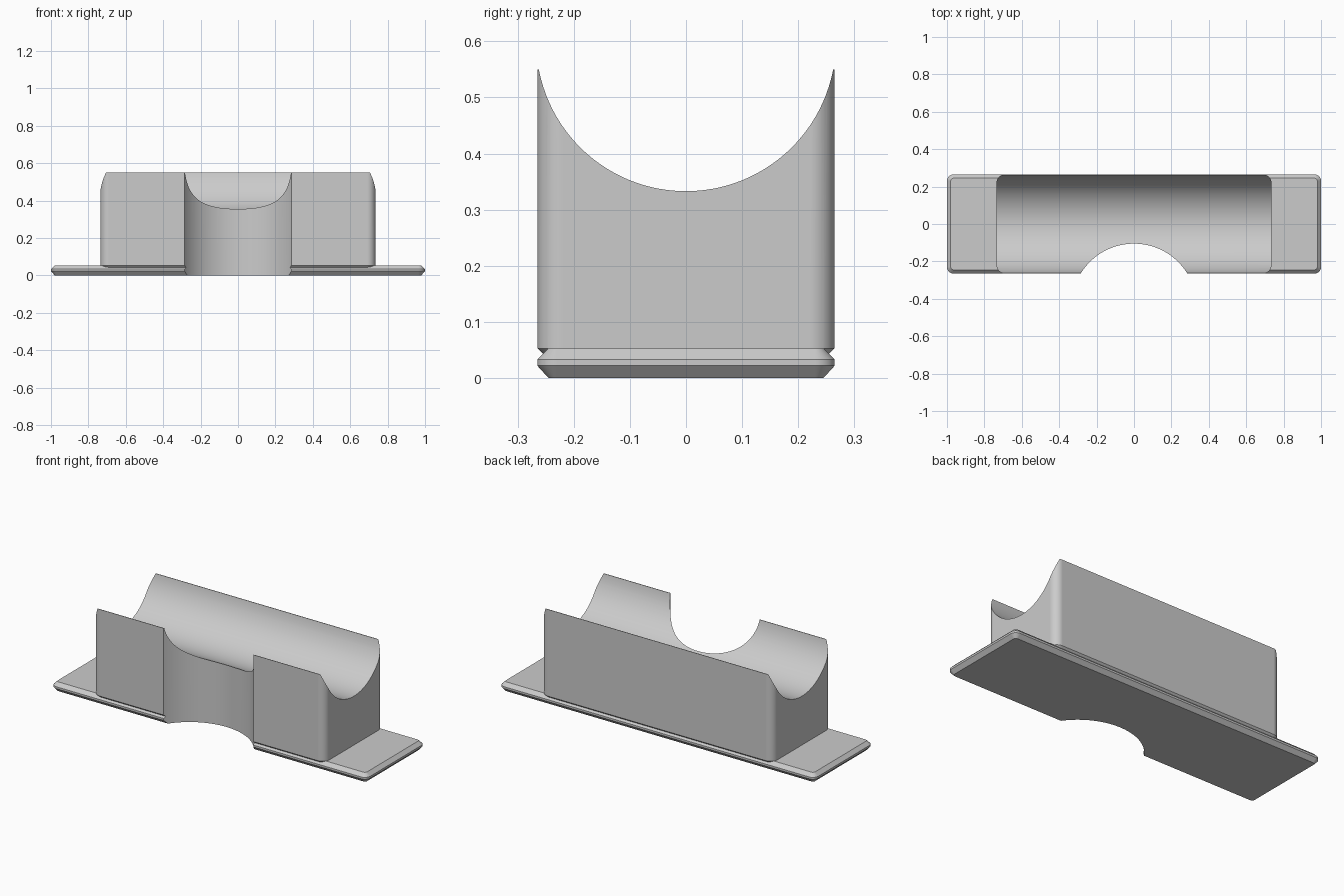
import bpy, bmesh
from math import sin, cos, pi, radians
from mathutils import Matrix, Vector

if "Cube" in bpy.data.objects:
    bpy.data.objects.remove(bpy.data.objects["Cube"])


def add_object(name, bm):
    bmesh.ops.recalc_face_normals(bm, faces=bm.faces)
    mesh = bpy.data.meshes.new(name)
    bm.to_mesh(mesh)
    bm.free()
    obj = bpy.data.objects.new(name, mesh)
    bpy.context.collection.objects.link(obj)
    return obj


def rounded_loft(name, rings, steps=10):
    """Stack rounded rectangles: each ring is (half_x, half_y, radius, z)."""
    bm = bmesh.new()
    loops = []
    for hx, hy, r, z in rings:
        loop = []
        for q, (sx, sy) in enumerate([(1, 1), (-1, 1), (-1, -1), (1, -1)]):
            for i in range(steps + 1):
                a = (q + i / steps) * pi / 2
                loop.append(bm.verts.new((sx * (hx - r) + r * cos(a),
                                          sy * (hy - r) + r * sin(a), z)))
        loops.append(loop)
    n = len(loops[0])
    for low, high in zip(loops, loops[1:]):
        for i in range(n):
            j = (i + 1) % n
            bm.faces.new((low[i], low[j], high[j], high[i]))
    bm.faces.new(loops[0][::-1])
    bm.faces.new(loops[-1])
    return add_object(name, bm)


def cylinder(name, radius, depth, centre, axis):
    bm = bmesh.new()
    turn = Matrix.Rotation(pi / 2, 4, 'Y') if axis == 'X' else Matrix()
    bmesh.ops.create_cone(bm, cap_ends=True, segments=144, radius1=radius,
                          radius2=radius, depth=depth,
                          matrix=Matrix.Translation(Vector(centre)) @ turn)
    return add_object(name, bm)


def boolean(target, other, operation):
    mod = target.modifiers.new(other.name, 'BOOLEAN')
    mod.object, mod.operation, mod.solver = other, operation, 'EXACT'
    bpy.context.view_layer.objects.active = target
    bpy.ops.object.modifier_apply(modifier=mod.name)
    bpy.data.objects.remove(other)


# Block with rounded upright corners and a chamfered underside
block = rounded_loft("cradle_block", [
    (0.712, 0.242, 0.022, 0.03),
    (0.735, 0.265, 0.045, 0.053),
    (0.735, 0.265, 0.045, 0.55)])

# Lengthwise round trough
boolean(block, cylinder("trough_cutter", 0.267, 3, (0, 0, 0.60), 'X'), 'DIFFERENCE')

# Base plate, chamfered above and below
plate = rounded_loft("base_plate", [
    (0.98, 0.245, 0.015, 0),
    (1.0, 0.265, 0.035, 0.022),
    (1.0, 0.265, 0.035, 0.033),
    (0.98, 0.245, 0.015, 0.053)])
boolean(block, plate, 'UNION')

# Round notch through the front of block and plate
boolean(block, cylinder("notch_cutter", 0.334, 2, (0, -0.439, 0.3), 'Z'), 'DIFFERENCE')

# Smooth curves, crisp edges
block.name = "cradle"
bpy.ops.object.select_all(action='DESELECT')
block.select_set(True)
bpy.context.view_layer.objects.active = block
bpy.ops.object.shade_smooth_by_angle(angle=radians(20))
weighted = block.modifiers.new("weighted_normals", 'WEIGHTED_NORMAL')
weighted.keep_sharp = True
